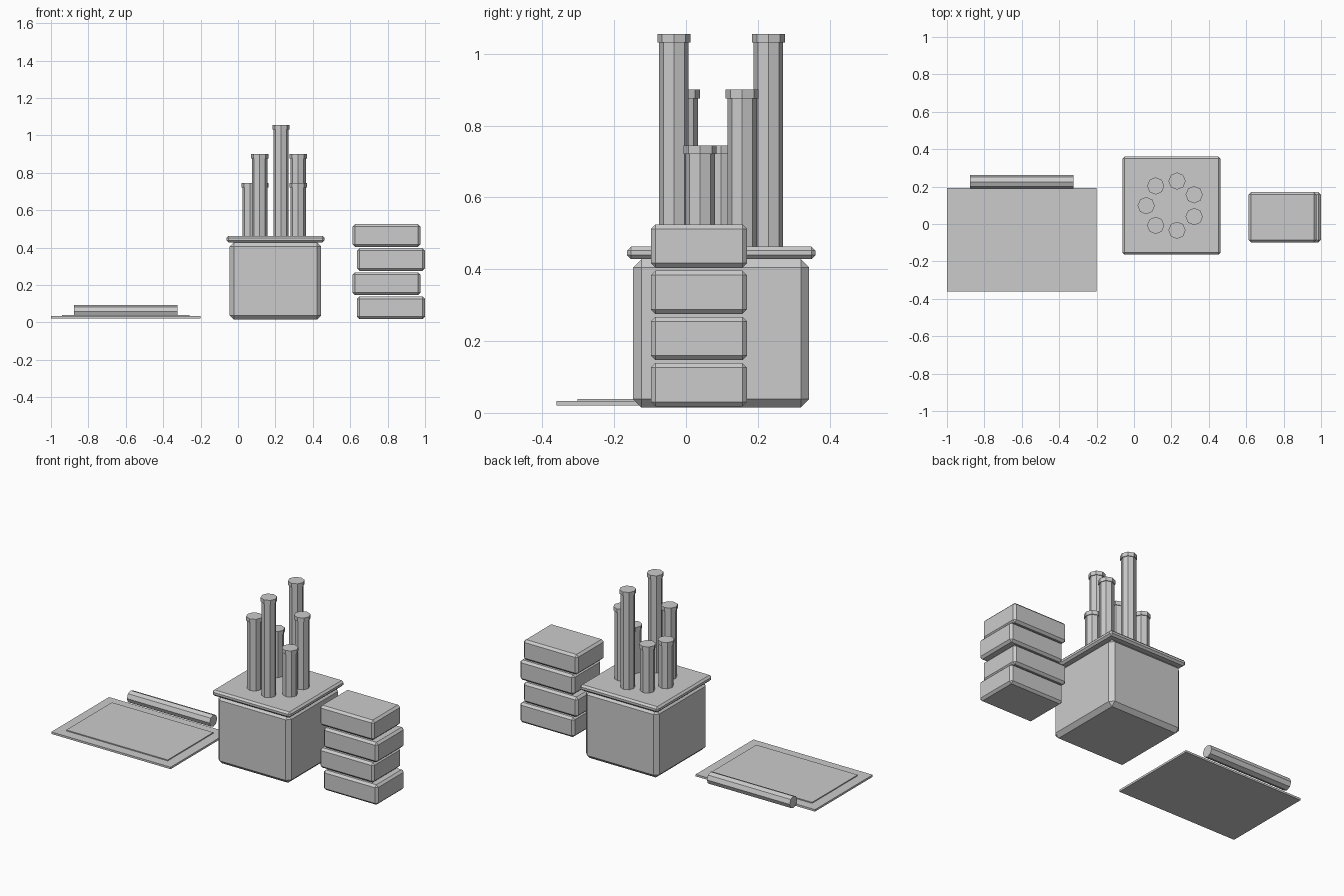
import bpy, math

if "Cube" in bpy.data.objects:
    bpy.data.objects.remove(bpy.data.objects["Cube"])

def box(name, x, y, z, bevel=0.0):
    """Box from (min, max) pairs with an optional single-step chamfer."""
    bpy.ops.mesh.primitive_cube_add(size=1, location=[(a + b) / 2 for a, b in (x, y, z)])
    o = bpy.context.object
    o.name = name
    o.scale = [b - a for a, b in (x, y, z)]
    bpy.ops.object.transform_apply(location=False, rotation=False, scale=True)
    if bevel:
        m = o.modifiers.new("chamfer", 'BEVEL')
        m.width = bevel
        m.segments = 1
    return o

def rod(name, r, length, loc, rot=(0, 0, 0), sides=8):
    bpy.ops.mesh.primitive_cylinder_add(vertices=sides, radius=r, depth=length,
                                        location=loc, rotation=rot)
    bpy.context.object.name = name
    return bpy.context.object

# Flat sheet with raised inner panel and a roll along its back edge
box("sheet", (-1.0, -0.2), (-0.36, 0.193), (0.021, 0.033))
box("sheet_panel", (-0.94, -0.26), (-0.302, 0.135), (0.031, 0.039))
rod("sheet_roll", 0.036, 0.555, (-0.6, 0.225, 0.058), (0, math.pi / 2, 0))

# Holder and lid
cx, cy = 0.2, 0.098
box("holder", (cx - 0.245, cx + 0.245), (cy - 0.245, cy + 0.245), (0.015, 0.428), 0.023)
box("holder_lid", (cx - 0.262, cx + 0.262), (cy - 0.262, cy + 0.262), (0.428, 0.463), 0.011)

# Ring of seven capped rods in three heights
for i in range(7):
    a = math.pi + i * math.tau / 7
    x, y = cx + 0.135 * math.cos(a), cy + 0.135 * math.sin(a)
    top = 0.745 + 0.155 * (i % 3)
    rod(f"rod_{i}", 0.041, top - 0.46, (x, y, (top + 0.44) / 2))
    rod(f"rod_cap_{i}", 0.046, 0.024, (x, y, top - 0.012))

# Staggered stack of four blocks
for i in range(4):
    x0 = 0.612 if i % 2 else 0.636
    x0 = 0.636 if i % 2 == 0 else 0.612
    z0 = 0.018 + 0.1287 * i
    # top pair is mirrored in the same alternating order
    box(f"block_{i}", (x0, x0 + 0.364), (-0.098, 0.17), (z0, z0 + 0.121), 0.013)
